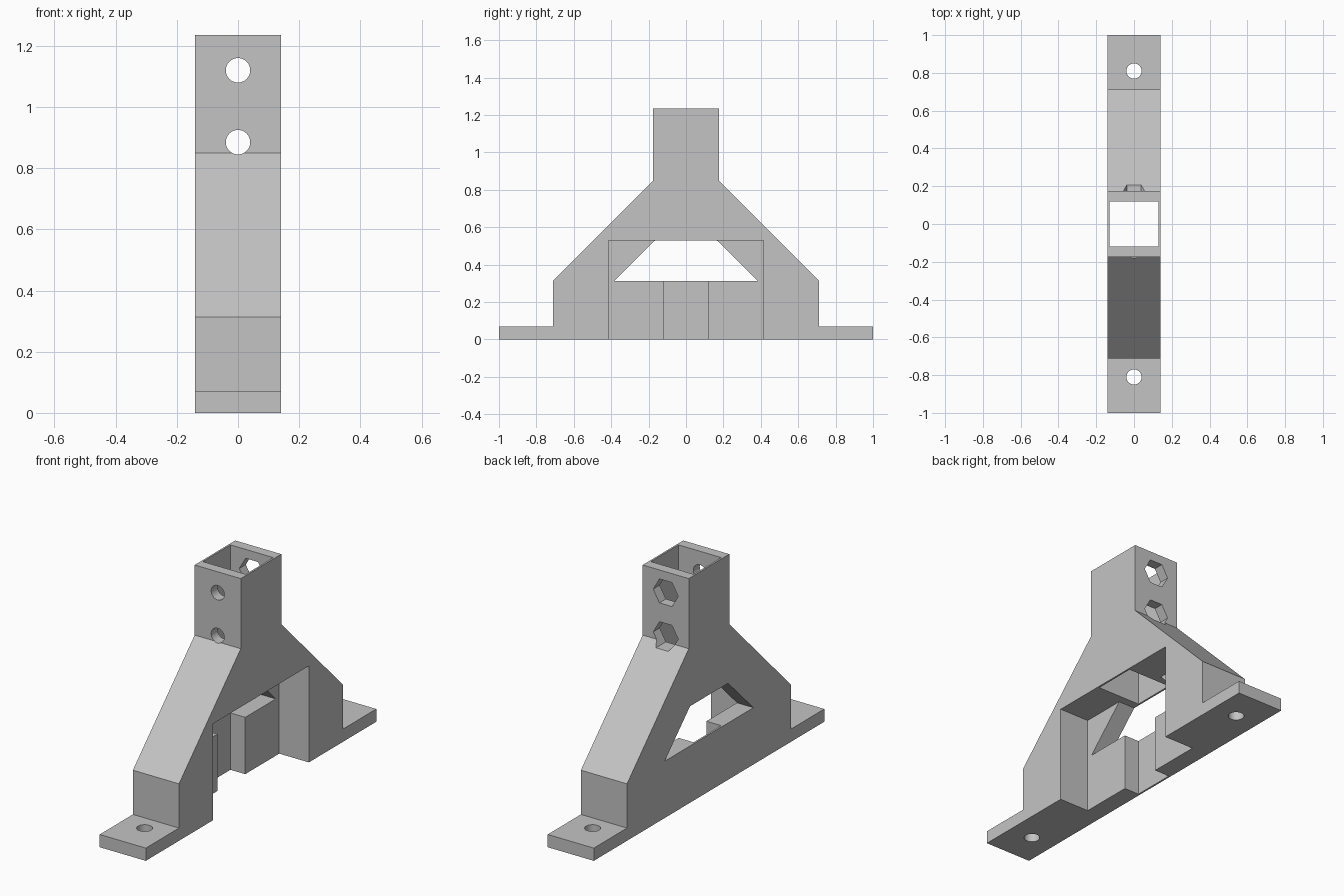
import bpy, bmesh, math
from mathutils import Matrix

default_cube = bpy.data.objects.get("Cube")
if default_cube:
    bpy.data.objects.remove(default_cube, do_unlink=True)

HALF_WIDTH = 0.14
HEIGHT = 1.235

grey = bpy.data.materials.new("plain grey")
grey.use_nodes = True
grey.diffuse_color = (0.55, 0.55, 0.55, 1)
grey.node_tree.nodes["Principled BSDF"].inputs["Base Color"].default_value = (0.55, 0.55, 0.55, 1)


def make_object(name, bm):
    bmesh.ops.recalc_face_normals(bm, faces=bm.faces)
    mesh = bpy.data.meshes.new(name)
    bm.to_mesh(mesh)
    bm.free()
    mesh.materials.append(grey)
    obj = bpy.data.objects.new(name, mesh)
    bpy.context.collection.objects.link(obj)
    return obj


def mirrored_prism(name, half_profile, x0, x1):
    """Mirror a (y, z) half outline about y = 0 and extrude it along x."""
    outline = half_profile + [(-y, z) for y, z in reversed(half_profile)]
    bm = bmesh.new()
    face = bm.faces.new([bm.verts.new((x0, y, z)) for y, z in outline])
    moved = bmesh.ops.extrude_face_region(bm, geom=[face])["geom"]
    verts = [v for v in moved if isinstance(v, bmesh.types.BMVert)]
    bmesh.ops.translate(bm, verts=verts, vec=(x1 - x0, 0, 0))
    return make_object(name, bm)


def rod(name, sides, radius, length, location, along_y=False):
    bm = bmesh.new()
    turn = Matrix.Rotation(math.pi / 2, 4, "X") if along_y else Matrix()
    bmesh.ops.create_cone(bm, cap_ends=True, segments=sides, radius1=radius,
                          radius2=radius, depth=length,
                          matrix=Matrix.Translation(location) @ turn)
    return make_object(name, bm)


def cut(target, cutter):
    cutter.hide_render = True
    mod = target.modifiers.new("cut", "BOOLEAN")
    mod.operation = "DIFFERENCE"
    mod.solver = "EXACT"
    mod.object = cutter
    bpy.context.view_layer.objects.active = target
    bpy.ops.object.modifier_apply(modifier=mod.name)
    bpy.data.objects.remove(cutter, do_unlink=True)


# Solid stand: feet, pillars, sloping shoulders and upright socket
stand = mirrored_prism("bracket_stand", [
    (1, 0), (1, 0.07), (0.712, 0.07), (0.712, 0.313),
    (0.176, 0.85), (0.176, HEIGHT)], -HALF_WIDTH, HALF_WIDTH)

# Trapezoid window through the side wall
cut(stand, mirrored_prism("window_cutter", [(0.385, 0.312), (0.165, 0.53)], -0.3, 0))

# Deep recess open to one side and below
cut(stand, mirrored_prism("recess_cutter", [(0.415, -0.1), (0.415, 0.53)], -0.04, 0.3))

# Square shaft from the socket down to the ground
cut(stand, mirrored_prism("shaft_cutter", [(0.12, -0.2), (0.12, 1.5)], -0.13, 0.13))

# Round bolt holes in front, hexagonal nut holes behind
for z in (1.12, 0.885):
    cut(stand, rod("bolt_cutter", 32, 0.04, 0.5, (0, -0.3, z), True))
    nut = rod("nut_cutter", 6, 0.076, 0.5, (0, 0.3, z), True)
    # Keep a pair of hexagon corners pointing sideways
    if max(v.co.x for v in nut.data.vertices) < 0.07:
        nut.data.transform(Matrix.Translation((0, 0.3, z)) @ Matrix.Rotation(math.pi / 6, 4, "Y")
                           @ Matrix.Translation((0, -0.3, -z)))
    cut(stand, nut)

# Screw holes in the feet
for y in (-0.81, 0.81):
    cut(stand, rod("screw_cutter", 32, 0.04, 0.4, (0, y, 0.03)))

# Smooth hole walls, crisp edges elsewhere
bpy.ops.object.select_all(action="DESELECT")
stand.select_set(True)
bpy.context.view_layer.objects.active = stand
bpy.ops.object.shade_smooth_by_angle(angle=math.radians(30))
